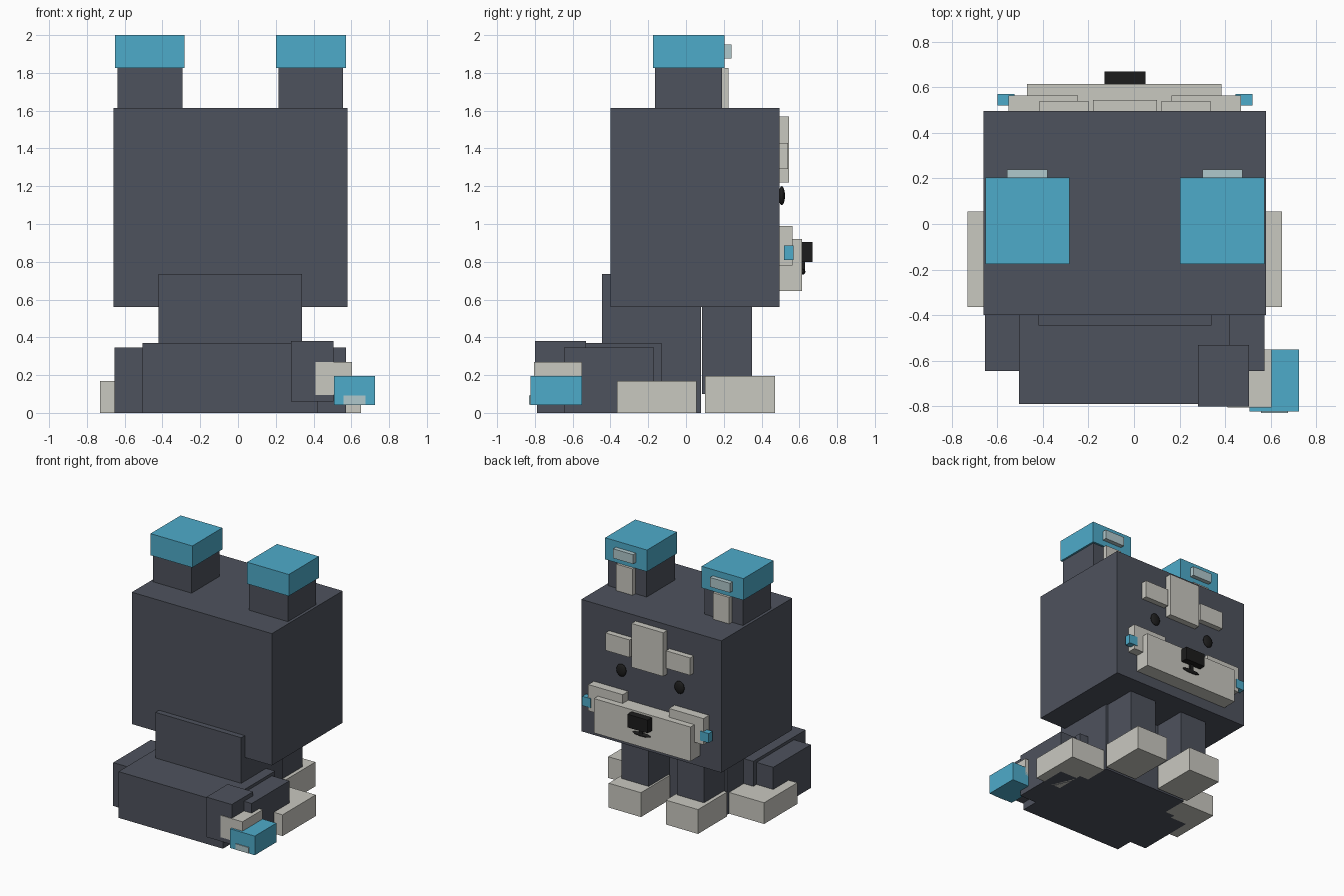
import bpy, bmesh
from mathutils import Matrix, Vector

if "Cube" in bpy.data.objects:
    bpy.data.objects.remove(bpy.data.objects["Cube"])

CX = -0.04  # symmetry plane of the body (the tail shifts it off zero)


def material(name, rgb):
    m = bpy.data.materials.new(name)
    m.diffuse_color = (*rgb, 1)
    m.use_nodes = True
    m.node_tree.nodes["Principled BSDF"].inputs["Base Color"].default_value = m.diffuse_color
    return m


SLATE = material("slate fur", (0.076, 0.085, 0.110))
CREAM = material("cream", (0.584, 0.578, 0.527))
BLUE = material("blue", (0.076, 0.407, 0.591))
PALE = material("pale blue", (0.434, 0.578, 0.604))
BLACK = material("black", (0.012, 0.012, 0.012))


def finish(name, bm, mat):
    me = bpy.data.meshes.new(name)
    bm.to_mesh(me)
    bm.free()
    me.materials.append(mat)
    ob = bpy.data.objects.new(name, me)
    bpy.context.collection.objects.link(ob)
    return ob


def box(name, mat, x, y, z):
    """Box given by its (min, max) range on each axis."""
    lo, hi = Vector((x[0], y[0], z[0])), Vector((x[1], y[1], z[1]))
    bm = bmesh.new()
    size = Matrix.Diagonal((*(hi - lo), 1))
    bmesh.ops.create_cube(bm, size=1, matrix=Matrix.Translation((lo + hi) / 2) @ size)
    return finish(name, bm, mat)


def pair(name, mat, x, y, z):
    """Two boxes mirrored across the body; x is the distance from the middle."""
    box(name + "_right", mat, (CX + x[0], CX + x[1]), y, z)
    box(name + "_left", mat, (CX - x[1], CX - x[0]), y, z)


def ball(name, mat, centre, radii):
    bm = bmesh.new()
    bmesh.ops.create_uvsphere(bm, u_segments=16, v_segments=10, radius=1,
                              matrix=Matrix.Translation(centre) @ Matrix.Diagonal((*radii, 1)))
    for f in bm.faces:
        f.smooth = True
    return finish(name, bm, mat)


# Head and ears
box("head", SLATE, (-0.66, 0.58), (-0.40, 0.495), (0.56, 1.615))
pair("ear", SLATE, (0.255, 0.597), (-0.165, 0.19), (1.615, 1.827))
pair("ear_cap", BLUE, (0.242, 0.612), (-0.175, 0.205), (1.827, 2.0))
pair("inner_ear", CREAM, (0.355, 0.50), (0.19, 0.225), (1.615, 1.827))
pair("ear_cap_plate", PALE, (0.34, 0.517), (0.205, 0.24), (1.875, 1.95))

# Face
box("forehead", CREAM, (-0.18, 0.10), (0.495, 0.545), (1.22, 1.57))
pair("brow", CREAM, (0.16, 0.375), (0.495, 0.54), (1.29, 1.43))
pair("cheek", CREAM, (0.205, 0.51), (0.495, 0.565), (0.78, 0.99))
pair("whisker_tip", BLUE, (0.485, 0.56), (0.52, 0.57), (0.81, 0.885))
box("muzzle", CREAM, (-0.47, 0.385), (0.495, 0.615), (0.645, 0.92))
box("nose", BLACK, (-0.13, 0.05), (0.61, 0.67), (0.80, 0.905))
box("mouth_stem", BLACK, (CX - 0.015, CX + 0.015), (0.61, 0.63), (0.745, 0.80))
ball("mouth_bar", BLACK, (CX, 0.617, 0.747), (0.08, 0.015, 0.015))
for side, s in (("right", 1), ("left", -1)):
    ball("eye_" + side, BLACK, (CX + s * 0.257, 0.507, 1.15), (0.043, 0.017, 0.05))

# Body and legs
box("torso", SLATE, (-0.42, 0.34), (-0.445, 0.08), (0, 0.735))
box("lower_body", SLATE, (-0.505, 0.42), (-0.79, -0.13), (0, 0.37))
pair("front_leg", SLATE, (0.125, 0.365), (0.085, 0.35), (0.10, 0.56))
pair("front_paw", CREAM, (0.11, 0.395), (0.10, 0.47), (0, 0.195))
pair("hind_leg", SLATE, (0.40, 0.613), (-0.645, -0.17), (0, 0.347))
pair("hind_paw", CREAM, (0.38, 0.69), (-0.365, 0.055), (0, 0.17))

# Tail curled to one side
box("tail", SLATE, (0.28, 0.505), (-0.80, -0.53), (0.06, 0.38))
box("tail_band", CREAM, (0.41, 0.603), (-0.805, -0.55), (0.095, 0.27))
box("tail_tip", BLUE, (0.507, 0.725), (-0.823, -0.55), (0.042, 0.195))
box("tail_tip_plate", PALE, (0.558, 0.675), (-0.83, -0.82), (0.045, 0.092))
